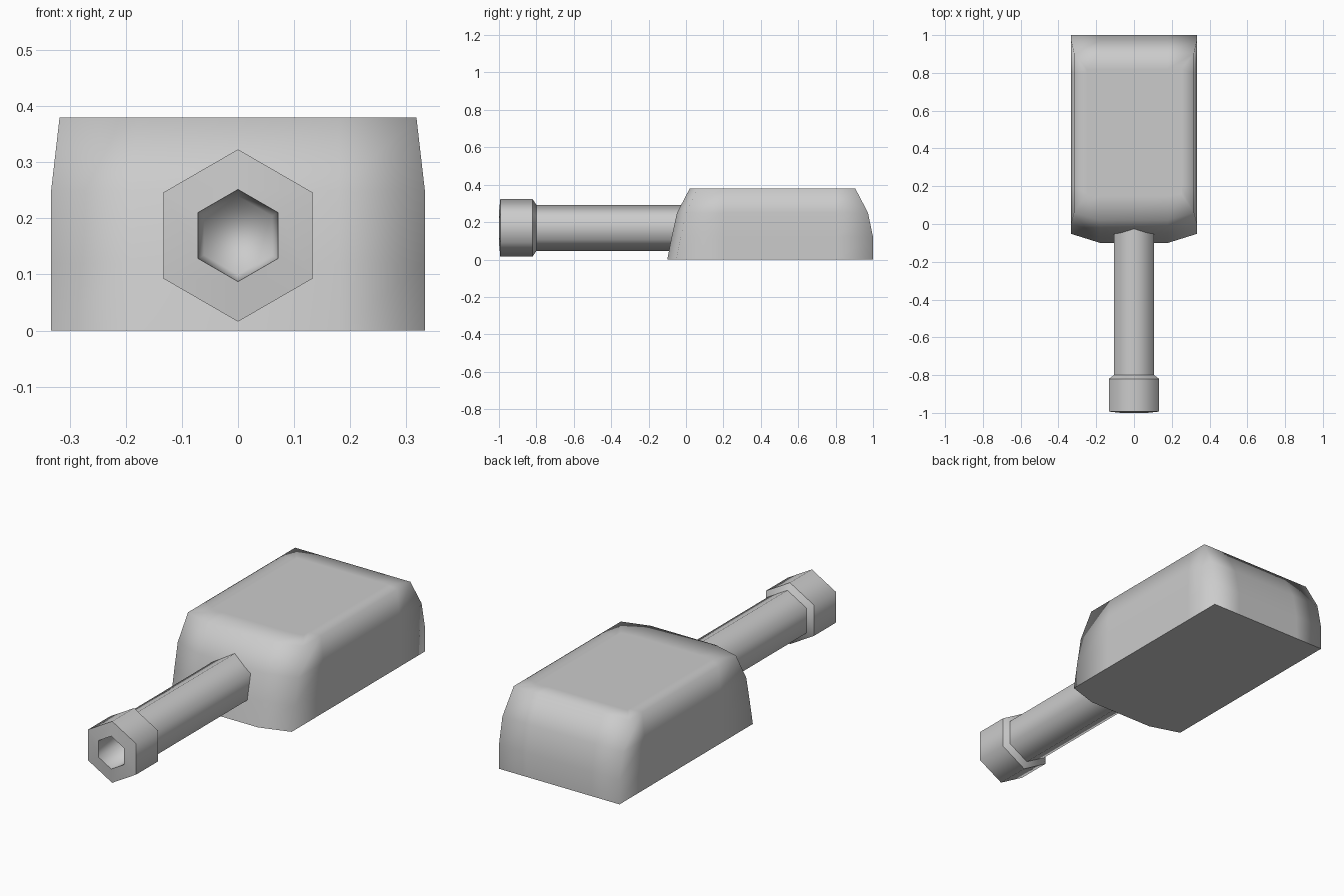
import bpy, bmesh, math

if "Cube" in bpy.data.objects:
    bpy.data.objects.remove(bpy.data.objects["Cube"])


def loft(name, rings, cap_start, cap_end, sharp_rings):
    """Skin a list of equal-length closed rings; chosen rings get hard edges."""
    bm = bmesh.new()
    vs = [[bm.verts.new(p) for p in ring] for ring in rings]
    n = len(vs[0])
    for a, b in zip(vs, vs[1:]):
        for i in range(n):
            j = (i + 1) % n
            bm.faces.new((a[i], a[j], b[j], b[i]))
    if cap_start:
        bm.faces.new(vs[0][::-1])
    if cap_end:
        bm.faces.new(vs[-1])
    bmesh.ops.recalc_face_normals(bm, faces=bm.faces)
    for f in bm.faces:
        f.smooth = True
    for r in sharp_rings:
        for i in range(n):
            e = bm.edges.get((vs[r][i], vs[r][(i + 1) % n]))
            if e:
                e.smooth = False
    me = bpy.data.meshes.new(name)
    bm.to_mesh(me)
    bm.free()
    ob = bpy.data.objects.new(name, me)
    bpy.context.collection.objects.link(ob)
    return ob


def outline(z, half, front, corner, back, col=0.18, y0=0.2, y1=0.8):
    """Plan outline with a bowed front and straight sides and back."""
    right = [(col, front), (half, corner), (half, y0),
             (half, y1), (half, back), (col, back)]
    left = [(-x, y) for x, y in reversed(right)]
    return [(x, y, z) for x, y in right + left]


def hexagon(y, r, zc=0.1695):
    """Hexagon across the handle axis, one point up."""
    return [(r * math.sin(i * math.pi / 3), y, zc + r * math.cos(i * math.pi / 3))
            for i in range(6)]


# Rounded block body
loft("head_block", [
    outline(0.0, 0.333, -0.10, -0.052, 1.0),
    outline(0.12, 0.333, -0.077, -0.028, 1.0),
    outline(0.25, 0.333, -0.048, 0.0, 0.973),
    outline(0.38, 0.318, 0.02, 0.06, 0.905),
    outline(0.38, 0.25, 0.15, 0.16, 0.82),
], True, True, [0])

# Handle: blind socket, hexagonal end collar, chamfer and shaft
profile = [(-0.82, 0.07), (-1.0, 0.082), (-0.993, 0.1535), (-0.82, 0.1535),
           (-0.80, 0.123), (0.08, 0.123)]
loft("handle", [hexagon(y, r) for y, r in profile], True, True, [1, 2, 3, 4, 5])
